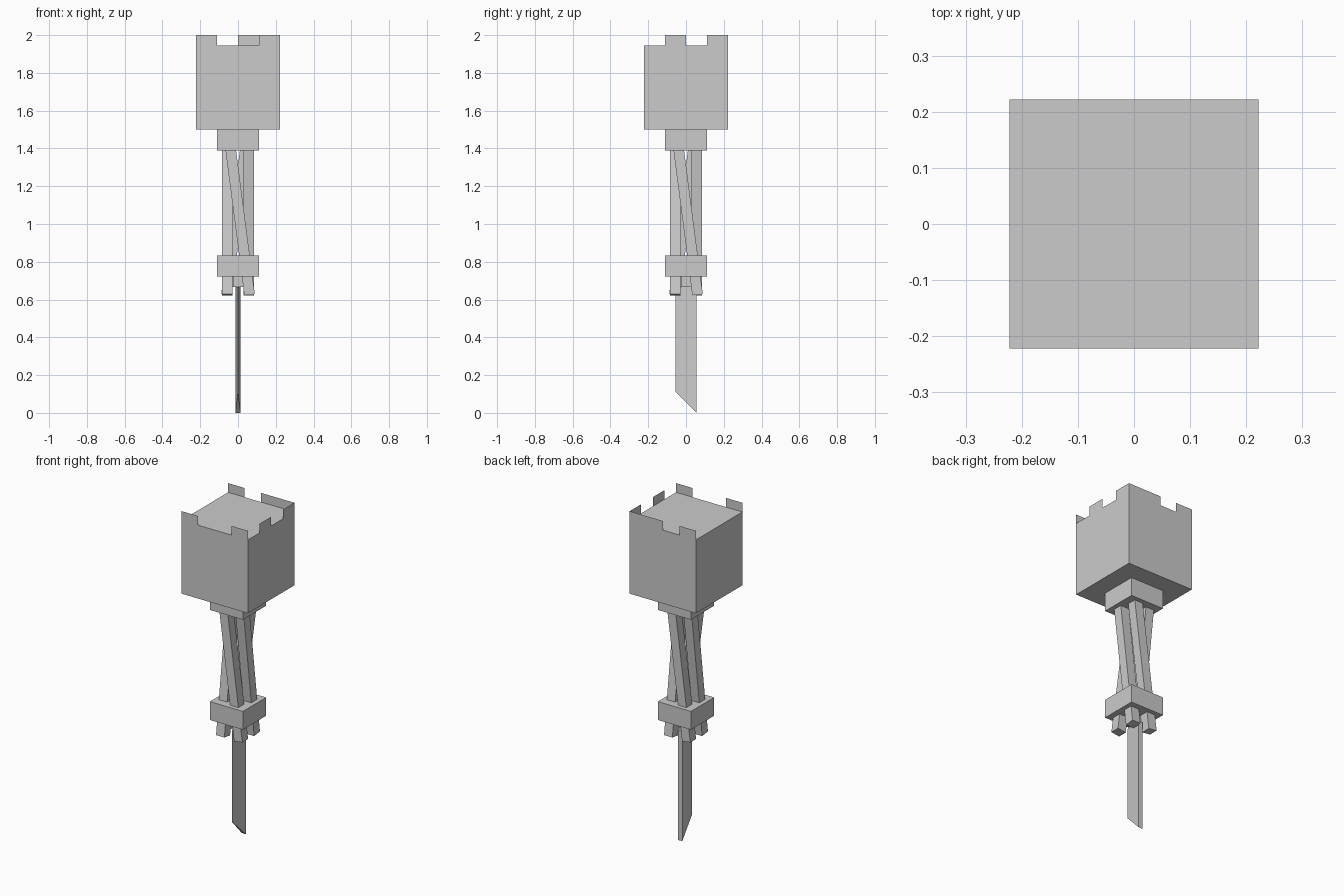
import bpy
import bmesh
from math import radians, tan
from mathutils import Matrix, Vector

U = 2 / 36  # one modelling unit: the whole model is 36 units tall

cube = bpy.data.objects.get("Cube")
if cube:
    bpy.data.objects.remove(cube, do_unlink=True)

grey = bpy.data.materials.new("light_grey")
grey.use_nodes = True
colour = (0.6, 0.6, 0.6, 1)
grey.diffuse_color = colour
grey.node_tree.nodes["Principled BSDF"].inputs["Base Color"].default_value = colour


def add_object(name, bm):
    mesh = bpy.data.meshes.new(name)
    bm.to_mesh(mesh)
    bm.free()
    mesh.materials.append(grey)
    obj = bpy.data.objects.new(name, mesh)
    bpy.context.collection.objects.link(obj)
    return obj


def box(name, width, bottom, top):
    """Square block centred on the vertical axis, in units."""
    bm = bmesh.new()
    bmesh.ops.create_cube(bm, size=1)
    bmesh.ops.scale(bm, vec=Vector((width, width, top - bottom)) * U, verts=bm.verts)
    bmesh.ops.translate(bm, vec=(0, 0, (bottom + top) / 2 * U), verts=bm.verts)
    return add_object(name, bm)


# Stacked blocks
box("head", 8, 27, 35)
box("neck", 4, 25, 27)
box("collar", 4, 13, 15)
box("blade_socket", 1, 12, 13)

# Thin crown teeth: spans along each wall, left to right seen from outside
crown = {
    "front": (0, [(-4, -2), (2, 4)]),
    "left": (90, [(-2, 0), (2, 4)]),
    "back": (180, [(-4, 0), (2, 4)]),
}
for side, (angle, spans) in crown.items():
    bm = bmesh.new()
    for a, b in spans:
        corners = [(a, 35), (b, 35), (b, 36), (a, 36)]
        bm.faces.new([bm.verts.new((x * U, -4 * U, z * U)) for x, z in corners])
    bm.transform(Matrix.Rotation(radians(angle), 4, "Z"))
    add_object(side + "_crown_teeth", bm)

# Four leaning rods, each a quarter turn from the last, ending as claws
tilt = radians(7.4)
length = 14.1
for i, side in enumerate(("front", "left", "back", "right")):
    bm = bmesh.new()
    bmesh.ops.create_cube(bm, size=1)
    bmesh.ops.scale(bm, vec=(U, U, length * U), verts=bm.verts)
    middle = 11.2 + length / 2
    lean_x = (20 - middle) * -tan(tilt) + 0.0
    bm.transform(
        Matrix.Rotation(radians(90 * i), 4, "Z")
        @ Matrix.Translation(Vector((lean_x + 0.42, -1.03, middle)) * U)
        @ Matrix.Rotation(-tilt, 4, "Y")
    )
    add_object(side + "_rod", bm)

# Wedge blade: sharp front edge, thick spine, slanted tip
bm = bmesh.new()
outline = [(0, -1, 2), (0.25, 1, 0), (-0.25, 1, 0)]
lower = [bm.verts.new(Vector(p) * U) for p in outline]
upper = [bm.verts.new(Vector((x, y, 12)) * U) for x, y, z in outline]
bm.faces.new(lower)
bm.faces.new(upper)
for i in range(3):
    j = (i + 1) % 3
    bm.faces.new((lower[i], lower[j], upper[j], upper[i]))
bmesh.ops.recalc_face_normals(bm, faces=bm.faces)
add_object("blade", bm)
